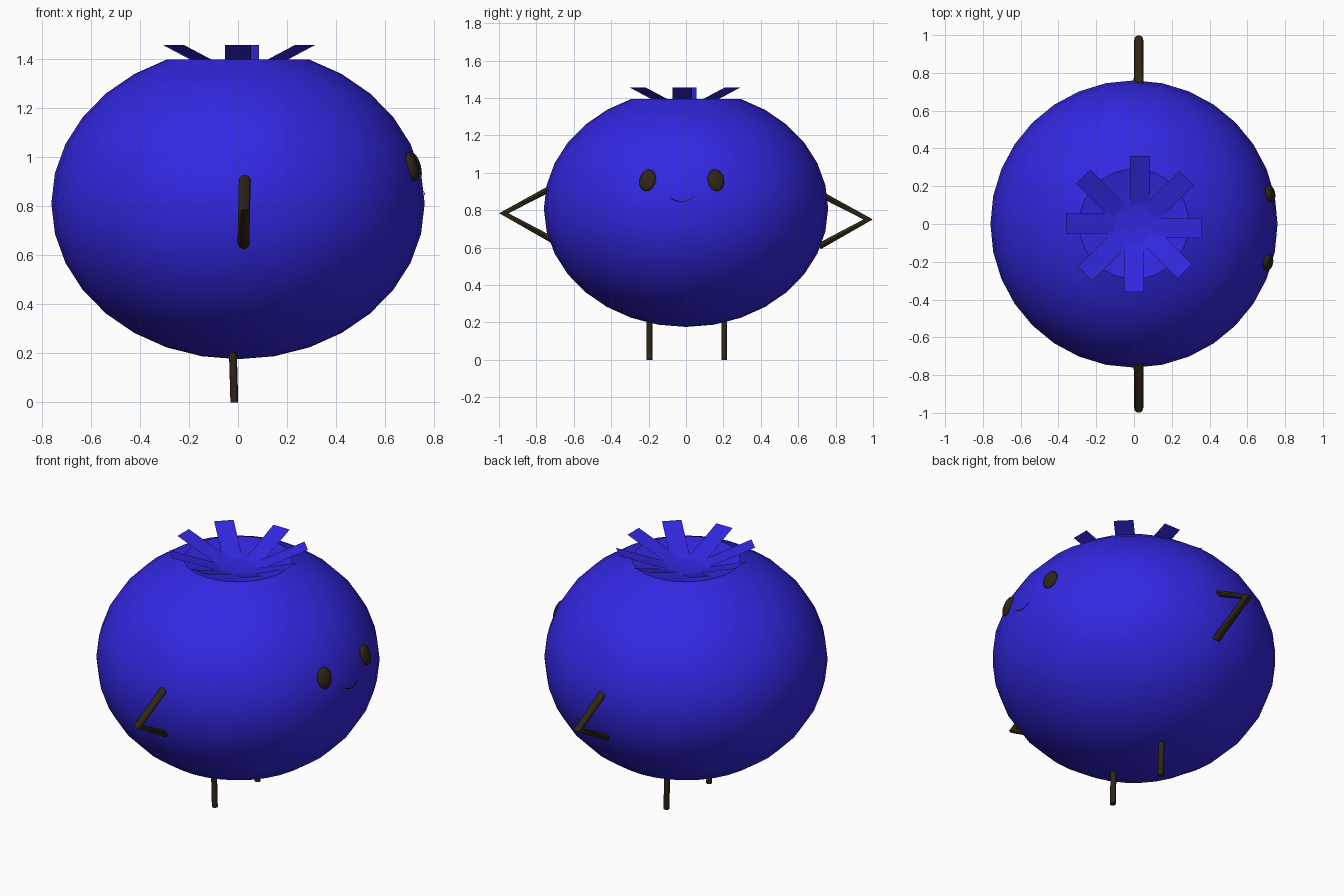
import bpy, bmesh, math
from mathutils import Vector

if "Cube" in bpy.data.objects:
    bpy.data.objects.remove(bpy.data.objects["Cube"])


def material(name, rgb):
    m = bpy.data.materials.new(name)
    m.diffuse_color = (*rgb, 1)
    m.use_nodes = True
    m.node_tree.nodes["Principled BSDF"].inputs["Base Color"].default_value = m.diffuse_color
    return m


BLUE = material("berry blue", (0.033, 0.02, 0.75))
BROWN = material("dark brown", (0.028, 0.019, 0.007))


def finish(bm, name, mat, smooth=None, recalc=True):
    if recalc:
        bmesh.ops.recalc_face_normals(bm, faces=bm.faces)
    me = bpy.data.meshes.new(name)
    bm.to_mesh(me)
    bm.free()
    ob = bpy.data.objects.new(name, me)
    bpy.context.collection.objects.link(ob)
    me.materials.append(mat)
    if smooth:
        bpy.ops.object.select_all(action='DESELECT')
        ob.select_set(True)
        bpy.context.view_layer.objects.active = ob
        bpy.ops.object.shade_smooth_by_angle(angle=math.radians(smooth))
    return ob


def tube(name, points, radii, x_radius, mat, sides=10):
    """Tube in a plane of constant-ish x; rings sit on the bisector at each point."""
    bm = bmesh.new()
    pts = [Vector(p) for p in points]
    rings = []
    for i, p in enumerate(pts):
        a = (p - pts[i - 1]).normalized() if i else Vector()
        b = (pts[i + 1] - p).normalized() if i < len(pts) - 1 else Vector()
        t = (a + b).normalized()
        u = Vector((1, 0, 0))
        v = t.cross(u).normalized()
        ring = []
        for k in range(sides):
            ang = 2 * math.pi * k / sides
            ring.append(bm.verts.new(p + u * x_radius * math.cos(ang) + v * radii[i] * math.sin(ang)))
        rings.append(ring)
    for r0, r1 in zip(rings, rings[1:]):
        for k in range(sides):
            j = (k + 1) % sides
            bm.faces.new((r0[k], r0[j], r1[j], r1[k]))
    bm.faces.new(rings[0])
    bm.faces.new(rings[-1])
    return finish(bm, name, mat, 50)


# body: squashed sphere with a dimple pushed into the top
R, H, CZ = 0.76, 0.634, 0.81


def surface_x(y, z):
    return R * math.sqrt(1 - (y / R) ** 2 - ((z - CZ) / H) ** 2)


bm = bmesh.new()
bmesh.ops.create_uvsphere(bm, u_segments=32, v_segments=16, radius=1)
for v in bm.verts:
    r = math.hypot(v.co.x, v.co.y)
    top = v.co.z > 0.95
    v.co = Vector((v.co.x * R, v.co.y * R, CZ + v.co.z * H))
    if top:
        v.co.z = 1.34 if r < 0.05 else 1.362
finish(bm, "body", BLUE, 30)

# crown: eight flat strips rising out of the dimple (angle, sideways offset)
leaves = [(0, -0.02), (45, -0.024), (90, -0.033), (135, 0.012),
          (180, -0.002), (225, 0.004), (270, 0.0), (315, 0.013)]
for i, (deg, off) in enumerate(leaves):
    a = math.radians(deg)
    out = Vector((math.cos(a), math.sin(a), 0))
    side = Vector((-math.sin(a), math.cos(a), 0))
    bm = bmesh.new()
    tip = 0.36 if deg % 90 == 0 else 0.367
    quad = [(0.04, -1, 1.332), (tip, -1, 1.455), (tip, 1, 1.455), (0.04, 1, 1.332)]
    bm.faces.new([bm.verts.new(out * r + side * (off + s * 0.053) + Vector((0, 0, z)))
                  for r, s, z in quad])
    finish(bm, f"crown_leaf_{i + 1}", BLUE, recalc=False)

# legs
for name, y in (("left_leg", -0.195), ("right_leg", 0.205)):
    tube(name, [(-0.015, y, 0), (-0.022, y, 0.25)], [0.016] * 2, 0.016, BROWN)

# bent arms, hands on hips
for name, s, dz in (("left_arm", -1, 0.0), ("right_arm", 1, -0.033)):
    pts = [(0.028, s * 0.69, 0.935 + dz), (0.025, s * 0.974, 0.784 + dz),
           (0.022, s * 0.712, 0.64 + dz)]
    tube(name, pts, [0.018, 0.026, 0.018], 0.024, BROWN)

# eyes: flattened ovals lying on the body surface
for name, y, roll in (("left_eye", -0.205, -0.12), ("right_eye", 0.16, 0.12)):
    z = 0.96
    x = surface_x(y, z)
    n = Vector((x / R ** 2, y / R ** 2, (z - CZ) / H ** 2)).normalized()
    up = (Vector((0, -roll, 1)) - n * n.dot(Vector((0, -roll, 1)))).normalized()
    side = up.cross(n)
    bm = bmesh.new()
    bmesh.ops.create_uvsphere(bm, u_segments=20, v_segments=12, radius=1)
    for v in bm.verts:
        c = v.co.copy()
        v.co = Vector((x, y, z)) + n * c.x * 0.022 + side * c.y * 0.045 + up * c.z * 0.06
    finish(bm, name, BROWN, 40)

# smile: thin strip just above the surface
bm = bmesh.new()
rows = []
for i in range(11):
    t = i / 5 - 1
    y, z = -0.025 + t * 0.065, 0.846 + 0.024 * t * t
    w = 0.0035 * (1 - 0.6 * t * t)
    rows.append([bm.verts.new((surface_x(y, z + d) + 0.002, y, z + d)) for d in (-w, w)])
for a, b in zip(rows, rows[1:]):
    bm.faces.new((a[0], b[0], b[1], a[1]))
finish(bm, "smile", BROWN, recalc=False)
